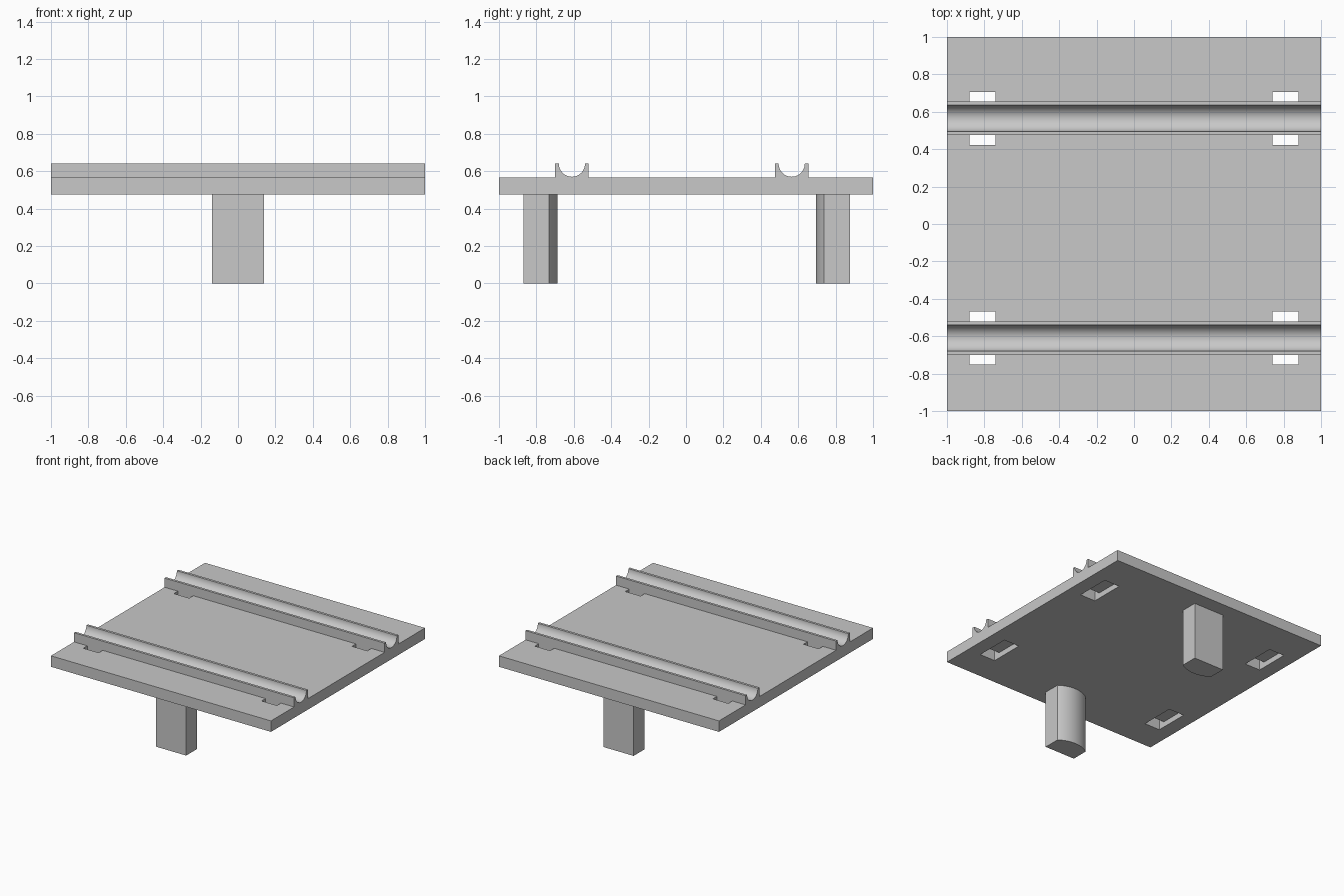
import bpy, bmesh
from math import sin, cos, pi, asin
from mathutils import Vector

if "Cube" in bpy.data.objects:
    bpy.data.objects.remove(bpy.data.objects["Cube"])

grey = bpy.data.materials.new("light grey plastic")
grey.use_nodes = True
grey.diffuse_color = (0.58, 0.58, 0.58, 1)
grey.node_tree.nodes["Principled BSDF"].inputs["Base Color"].default_value = (0.58, 0.58, 0.58, 1)

UNDER, TOP, RAIL_TOP = 0.475, 0.565, 0.64
RAILS = (-0.61, 0.565)          # rail centre lines
RAIL_HALF, GROOVE = 0.09, 0.07  # half width, groove radius
SLOT_HALF, SLOT_ROOF = 0.142, 0.52


def extrude(bm, points, offset):
    """Extrude a closed outline of 3D points into a solid."""
    face = bm.faces.new([bm.verts.new(p) for p in points])
    res = bmesh.ops.extrude_face_region(bm, geom=[face])
    verts = [v for v in res["geom"] if isinstance(v, bmesh.types.BMVert)]
    bmesh.ops.translate(bm, verts=verts, vec=Vector(offset))


def make(name, bm):
    bmesh.ops.recalc_face_normals(bm, faces=bm.faces)
    mesh = bpy.data.meshes.new(name)
    bm.to_mesh(mesh)
    bm.free()
    mesh.materials.append(grey)
    ob = bpy.data.objects.new(name, mesh)
    bpy.context.collection.objects.link(ob)
    return ob


def smooth(ob):
    bpy.ops.object.select_all(action="DESELECT")
    ob.select_set(True)
    bpy.context.view_layer.objects.active = ob
    bpy.ops.object.shade_smooth_by_angle(angle=pi / 6)


# Plate with two grooved rails, as one side profile
profile = [(-1, UNDER), (-1, TOP)]
for c in RAILS:
    profile += [(c - RAIL_HALF, TOP), (c - RAIL_HALF, RAIL_TOP)]
    profile += [(c - GROOVE * cos(pi * i / 24), RAIL_TOP - GROOVE * sin(pi * i / 24))
                for i in range(25)]
    profile += [(c + RAIL_HALF, RAIL_TOP), (c + RAIL_HALF, TOP)]
profile += [(1, TOP), (1, UNDER)]
bm = bmesh.new()
extrude(bm, [(-1, y, z) for y, z in profile], (2, 0, 0))
plate = make("grooved_plate", bm)

# Tie slots: pass under each rail and open on both of its sides
bm = bmesh.new()
for c in RAILS:
    for x in (-0.88, 0.74):
        half = [(SLOT_HALF, 0.4), (SLOT_HALF, 0.6), (RAIL_HALF, 0.6), (RAIL_HALF, SLOT_ROOF)]
        outline = half + [(-y, z) for y, z in reversed(half)]
        extrude(bm, [(x, c + y, z) for y, z in outline], (0.14, 0, 0))
cutter = make("slot_cutter", bm)
cutter.hide_render = True
cut = plate.modifiers.new("slots", "BOOLEAN")
cut.operation, cut.solver, cut.object = "DIFFERENCE", "EXACT", cutter
bpy.context.view_layer.objects.active = plate
bpy.ops.object.modifier_apply(modifier=cut.name)
bpy.data.objects.remove(cutter)
smooth(plate)

# Legs: flat outside, bowed on the inward side
HALF, BOW = 0.138, 0.045
radius = (HALF ** 2 + BOW ** 2) / (2 * BOW)
span = asin(HALF / radius)
for name, side, outer in (("front_leg", -1, 0.87), ("back_leg", 1, 0.877)):
    inner = outer - 0.183
    pts = [(-HALF, outer), (HALF, outer)]
    for i in range(17):
        a = span * (1 - i / 8)
        pts.append((radius * sin(a), inner + radius * (1 - cos(a))))
    bm = bmesh.new()
    extrude(bm, [(x, side * y, 0) for x, y in pts], (0, 0, UNDER))
    smooth(make(name, bm))
